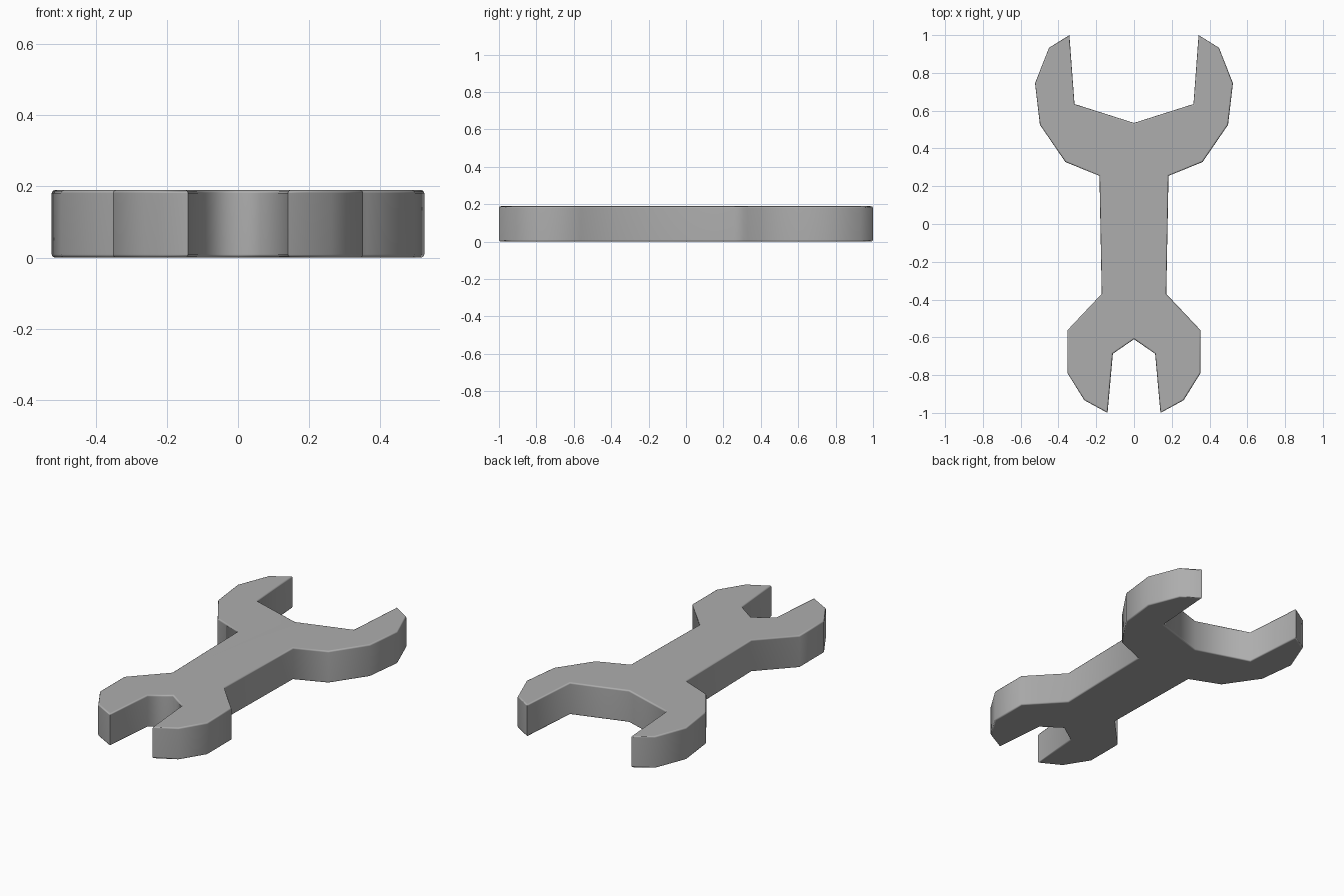
import bpy
import bmesh
import math

cube = bpy.data.objects.get("Cube")
if cube:
    bpy.data.objects.remove(cube, do_unlink=True)

THICKNESS = 0.19
BEVEL = 0.009

# Plain grey metal
steel = bpy.data.materials.new("grey steel")
steel.use_nodes = True
color = (0.42, 0.42, 0.42, 1.0)
steel.diffuse_color = color
shader = next(n for n in steel.node_tree.nodes if n.type == 'BSDF_PRINCIPLED')
shader.inputs["Base Color"].default_value = color

# Right half of the outline, from the small notch round to the large notch
half = [
    (0.0, -0.61), (0.112, -0.687), (0.14, -1.0), (0.263, -0.933),
    (0.352, -0.79), (0.352, -0.562), (0.171, -0.37),    # small jaw
    (0.183, 0.255),                                     # handle
    (0.363, 0.328), (0.498, 0.525), (0.524, 0.745), (0.45, 0.933),
    (0.342, 1.0), (0.315, 0.635), (0.0, 0.535),         # large jaw
]
outline = half + [(-x, y) for x, y in reversed(half[1:-1])]

# Extrude the outline and round the upper and lower rims
bm = bmesh.new()
base = bm.faces.new([bm.verts.new((x, y, 0.0)) for x, y in outline])
top = bmesh.ops.extrude_face_region(bm, geom=[base], use_keep_orig=True)
bmesh.ops.translate(bm, vec=(0, 0, THICKNESS),
                    verts=[g for g in top["geom"] if isinstance(g, bmesh.types.BMVert)])
bmesh.ops.recalc_face_normals(bm, faces=bm.faces)
rims = [e for e in bm.edges if abs(e.verts[0].co.z - e.verts[1].co.z) < 1e-5]
bmesh.ops.bevel(bm, geom=rims, offset=BEVEL, offset_type='OFFSET',
                segments=2, profile=0.5, affect='EDGES', clamp_overlap=True)
bmesh.ops.recalc_face_normals(bm, faces=bm.faces)

mesh = bpy.data.meshes.new("wrench")
bm.to_mesh(mesh)
bm.free()
mesh.materials.append(steel)
wrench = bpy.data.objects.new("wrench", mesh)
bpy.context.collection.objects.link(wrench)

# Blend the side walls while keeping the jaw tips sharp and the flats even
bpy.ops.object.select_all(action='DESELECT')
wrench.select_set(True)
bpy.context.view_layer.objects.active = wrench
bpy.ops.object.shade_smooth_by_angle(angle=math.radians(75))
weighted = wrench.modifiers.new("even flats", 'WEIGHTED_NORMAL')
weighted.keep_sharp = True
